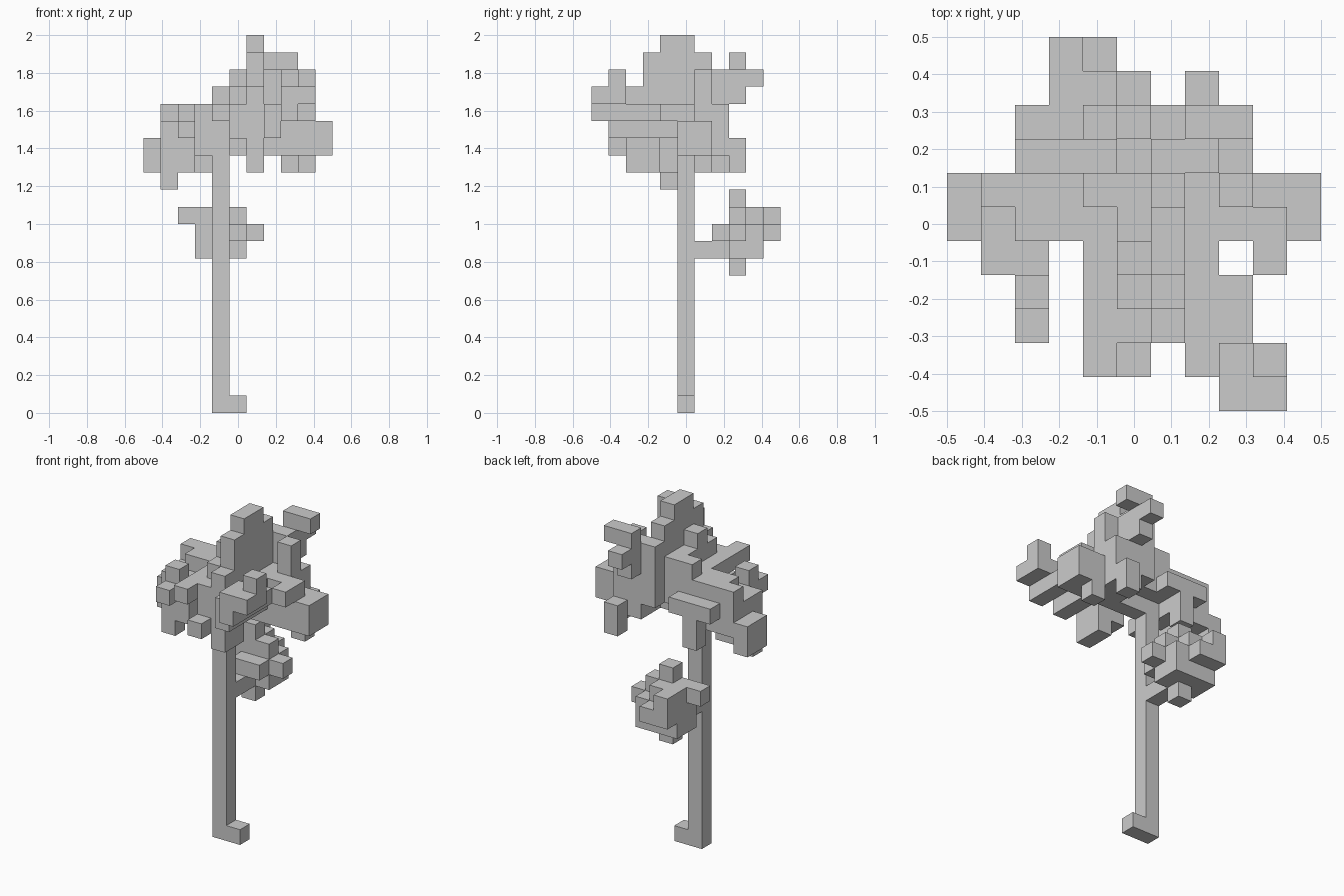
import bpy, bmesh, math
from mathutils import Vector

if "Cube" in bpy.data.objects:
    bpy.data.objects.remove(bpy.data.objects["Cube"])

U = 2 / 22  # one block


def fill(*boxes):
    """Cells of boxes given as inclusive block ranges (x0,x1, y0,y1, z0,z1)."""
    return {(i, j, k) for a, b, c, d, e, f in boxes
            for i in range(a, b + 1) for j in range(c, d + 1) for k in range(e, f + 1)}


# trunk with its root, and the branches
trunk = fill((4, 4, 5, 5, 0, 15), (5, 5, 5, 5, 0, 0), (4, 4, 6, 7, 9, 9),
             (2, 3, 5, 5, 15, 15), (5, 6, 5, 5, 15, 15))

# small low leaf ball behind the trunk
low_leaves = fill((3, 5, 8, 9, 9, 10), (3, 5, 8, 8, 11, 11), (3, 4, 9, 9, 11, 11),
                  (4, 4, 8, 8, 8, 12), (3, 4, 10, 10, 10, 10), (3, 3, 10, 10, 11, 11),
                  (2, 2, 8, 8, 11, 11), (6, 6, 8, 8, 10, 10), (4, 5, 7, 7, 10, 10))

# left leaf ball
left_leaves = fill((0, 0, 5, 6, 14, 15), (1, 2, 4, 5, 14, 16), (1, 1, 4, 4, 13, 13),
                   (1, 2, 6, 6, 15, 17), (2, 2, 5, 5, 17, 17), (2, 2, 3, 3, 16, 17),
                   (2, 2, 2, 2, 16, 16), (3, 3, 5, 6, 15, 17), (2, 4, 7, 7, 16, 16),
                   (3, 3, 7, 7, 14, 15))

# front leaves
front_leaves = fill((5, 5, 1, 3, 15, 15), (5, 5, 2, 4, 16, 17), (4, 4, 1, 4, 17, 17),
                    (6, 6, 2, 3, 14, 16), (7, 7, 1, 3, 16, 17), (8, 8, 2, 3, 17, 17),
                    (8, 9, 0, 0, 18, 18), (8, 8, 0, 0, 17, 17), (8, 8, 1, 1, 17, 18),
                    (9, 9, 1, 1, 18, 19))

# tall middle crest
top_leaves = fill((6, 6, 4, 5, 16, 21), (6, 6, 3, 6, 17, 20), (5, 5, 3, 6, 17, 18),
                  (5, 5, 4, 4, 19, 19), (4, 4, 5, 6, 16, 17), (5, 5, 5, 6, 16, 16),
                  (4, 4, 6, 6, 18, 18), (6, 6, 7, 7, 18, 19), (6, 6, 2, 2, 17, 18),
                  (7, 7, 3, 4, 16, 17))

# right and back leaves
right_leaves = fill((10, 10, 5, 6, 15, 16), (9, 9, 5, 6, 15, 16), (9, 9, 4, 4, 17, 17),
                    (9, 9, 6, 6, 14, 14), (7, 8, 5, 7, 15, 17), (8, 8, 8, 8, 14, 15),
                    (9, 9, 5, 5, 17, 17), (8, 8, 6, 6, 18, 19), (6, 7, 6, 7, 16, 17),
                    (7, 7, 7, 9, 19, 19), (7, 8, 8, 8, 20, 20), (7, 7, 7, 8, 18, 18))

parts = {"trunk": trunk, "low_leaves": low_leaves, "left_leaves": left_leaves,
         "front_leaves": front_leaves, "top_leaves": top_leaves, "right_leaves": right_leaves}
solid = set().union(*parts.values())
done = set()


def build(name, cells):
    """Outer skin of the blocks, with flat areas merged."""
    bm = bmesh.new()
    for c in cells:
        for axis in range(3):
            for s in (-1, 1):
                n = list(c)
                n[axis] += s
                if tuple(n) in solid:
                    continue
                a, b = (axis + 1) % 3, (axis + 2) % 3
                mid = Vector(c) + Vector((0.5, 0.5, 0.5))
                mid[axis] += s * 0.5
                quad = []
                for p, q in ((-1, -s), (1, -s), (1, s), (-1, s)):
                    v = mid.copy()
                    v[a] += p * 0.5
                    v[b] += q * 0.5
                    quad.append(bm.verts.new((v - Vector((5.5, 5.5, 0))) * U))
                bm.faces.new(quad)
    bmesh.ops.remove_doubles(bm, verts=bm.verts, dist=1e-4)
    bmesh.ops.dissolve_limit(bm, angle_limit=math.radians(1), verts=bm.verts, edges=bm.edges)
    me = bpy.data.meshes.new(name)
    bm.to_mesh(me)
    bm.free()
    bpy.context.collection.objects.link(bpy.data.objects.new(name, me))


for name, cells in parts.items():
    build(name, cells - done)
    done |= cells
